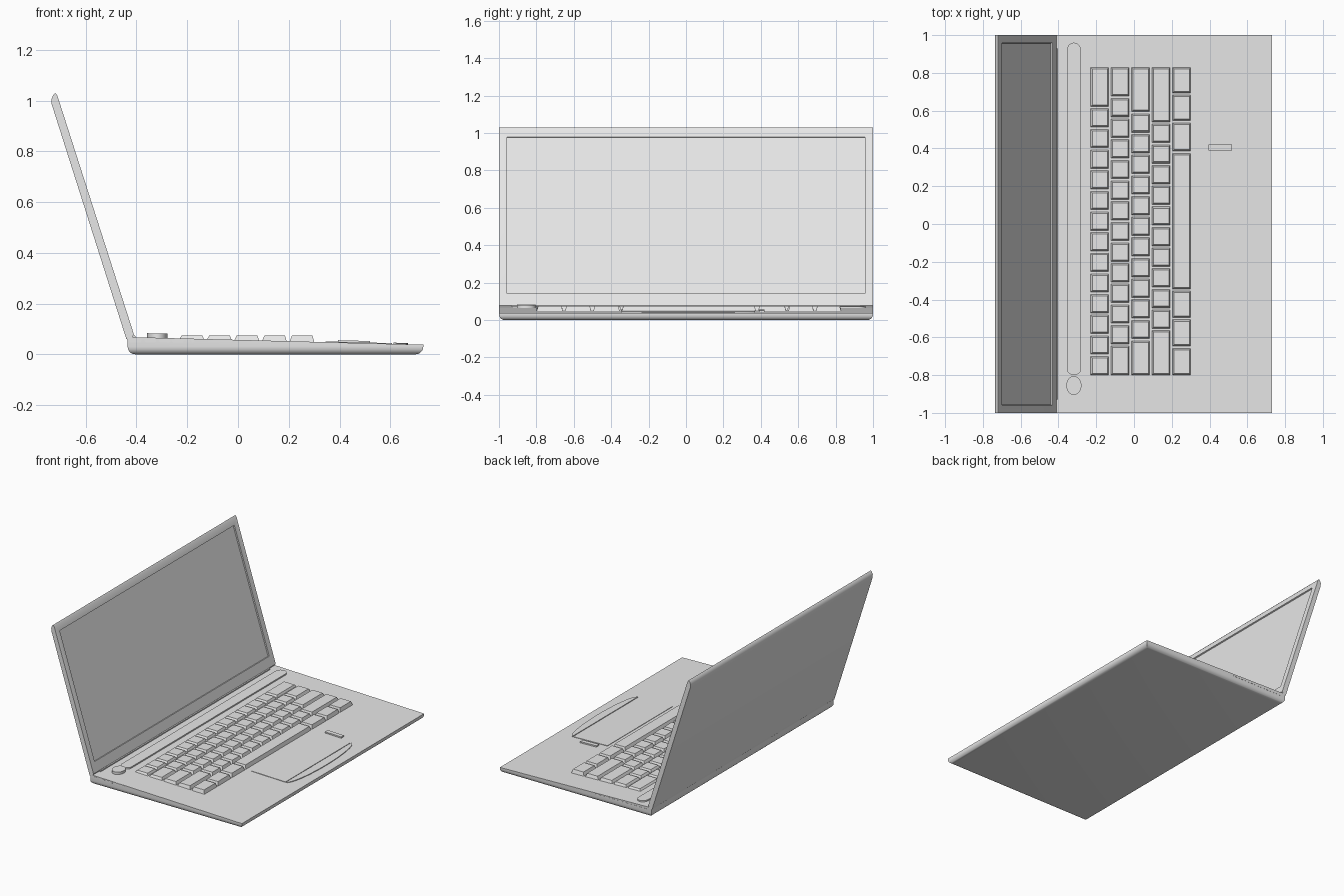
import bpy
import bmesh
import math
from mathutils import Vector

if "Cube" in bpy.data.objects:
    bpy.data.objects.remove(bpy.data.objects["Cube"], do_unlink=True)

GREY = (0.8, 0.8, 0.8, 1.0)
grey = bpy.data.materials.new("light_grey")
grey.use_nodes = True
grey.diffuse_color = GREY
grey.node_tree.nodes["Principled BSDF"].inputs["Base Color"].default_value = GREY
parts = []


def deck(x):
    """Height of the sloping keyboard deck."""
    return 0.068 - 0.026 * (x + 0.43)


def finish(bm, name):
    bmesh.ops.recalc_face_normals(bm, faces=bm.faces)
    mesh = bpy.data.meshes.new(name)
    bm.to_mesh(mesh)
    bm.free()
    mesh.materials.append(grey)
    obj = bpy.data.objects.new(name, mesh)
    bpy.context.collection.objects.link(obj)
    parts.append(obj)
    return obj


def loft(bm, bottom, top):
    """Closed solid between two matching rings of points."""
    a = [bm.verts.new(p) for p in bottom]
    b = [bm.verts.new(p) for p in top]
    n = len(a)
    bm.faces.new(a[::-1])
    bm.faces.new(b)
    for i in range(n):
        j = (i + 1) % n
        bm.faces.new((a[i], a[j], b[j], b[i]))


def rect(x0, x1, y0, y1):
    return [(x0, y0), (x1, y0), (x1, y1), (x0, y1)]


def on_deck(outline, rise):
    return [(x, y, deck(x) + rise) for x, y in outline]


def plate(name, outline, rise):
    """Thin panel lying on the deck."""
    bm = bmesh.new()
    loft(bm, on_deck(outline, -0.002), on_deck(outline, rise))
    return finish(bm, name)


def arc(cx, cy, rx, ry, start, end, steps=16):
    angles = [math.radians(start + (end - start) * i / steps) for i in range(steps + 1)]
    return [(cx + rx * math.cos(t), cy + ry * math.sin(t)) for t in angles]


# Wedge base with a rounded underside
bm = bmesh.new()
outline = rect(-0.435, 0.73, -1, 1)
loft(bm, [(x, y, 0) for x, y in outline], on_deck(outline, 0))
low = [e for e in bm.edges if all(v.co.z < 0.001 for v in e.verts)]
bmesh.ops.bevel(bm, geom=low, offset=0.03, segments=5, profile=0.5, affect='EDGES')
finish(bm, "base")

# Leaning lid with a recessed screen
profile = [(-0.41, 0.078), (-0.712, 1.02), (-0.72, 1.03), (-0.728, 1.022),
           (-0.735, 1.005), (-0.734, 0.985), (-0.44, 0.06), (-0.425, 0.055)]
bm = bmesh.new()
loft(bm, [(x, -1, z) for x, z in profile], [(x, 1, z) for x, z in profile])
bmesh.ops.recalc_face_normals(bm, faces=bm.faces)
front = max((f for f in bm.faces if f.normal.x > 0.9), key=lambda f: f.calc_area())
bmesh.ops.inset_region(bm, faces=[front], thickness=0.06)
lean = Vector((-0.302, 0, 0.942)).normalized()
for v in front.verts:
    if v.co.z < 0.5:
        v.co += lean * 0.025
bmesh.ops.inset_region(bm, faces=[front], thickness=0.001, depth=-0.009)
finish(bm, "lid")

# Hinge barrel along the rear edge
bm = bmesh.new()
loft(bm, [(x, -0.93, z) for x, z in arc(-0.415, 0.068, 0.011, 0.011, 0, 330, 11)],
     [(x, 0.93, z) for x, z in arc(-0.415, 0.068, 0.011, 0.011, 0, 330, 11)])
finish(bm, "hinge")

# Keyboard: each row lists key widths in key units, from the right end
unit, key_start = 0.1093, 0.835
rows = [[2] + [1] * 13,
        [1.5] + [1] * 12 + [1.5],
        [2.25] + [1] * 11 + [1.75],
        [2.75] + [1] * 10 + [2.25],
        [1.45, 1.45, 1.6, 7.2, 1.5, 1.5, 1.5]]
for r, widths in enumerate(rows):
    bm = bmesh.new()
    x0 = -0.231 + 0.1085 * r
    x1 = x0 + 0.098
    y = key_start
    scale = 15 / sum(widths)
    for w in widths:
        y_low = y - w * unit * scale
        a, b = y_low + 0.005, y - 0.005
        loft(bm, on_deck(rect(x0, x1, a, b), -0.002),
             [(px, py, 0.075) for px, py in rect(x0 + 0.01, x1 - 0.008, a + 0.009, b - 0.009)])
        y = y_low
    finish(bm, "key_row_%d" % (r + 1))

# Speaker bar with rounded ends, and the round power button
bar = arc(-0.318, 0.92, 0.037, 0.04, 0, 180) + arc(-0.318, -0.77, 0.037, 0.03, 180, 360)
plate("speaker_bar", bar, 0.009)
plate("power_button", arc(-0.318, -0.855, 0.04, 0.05, 0, 348, 29), 0.017)

# Touchpad, its curved button and the small sensor bar
plate("touchpad", rect(0.345, 0.606, -0.345, 0.37), 0.003)
plate("touchpad_button", arc(0.612, 0.012, 0.058, 0.358, -90, 90, 20), 0.005)
plate("sensor_bar", rect(0.395, 0.52, 0.39, 0.42), 0.009)


def side_panel(name, x0, x1, z0, z1, side):
    """Thin rounded-end socket panel on one side of the base."""
    r = (z1 - z0) / 2
    zc = (z0 + z1) / 2
    ring = arc(x1 - r, zc, r, r, -90, 90, 6) + arc(x0 + r, zc, r, r, 90, 270, 6)
    bm = bmesh.new()
    loft(bm, [(x, side * 0.998, z) for x, z in ring], [(x, side * 1.001, z) for x, z in ring])
    finish(bm, name)


# Sockets on one side, a drive slot on the other
for i, (x0, x1) in enumerate([(-0.43, -0.38), (-0.368, -0.322), (-0.312, -0.265),
                              (-0.262, -0.212), (-0.205, -0.19), (-0.186, -0.171)]):
    side_panel("socket_%d" % (i + 1), x0, x1, 0.047, 0.061, -1)
side_panel("drive_slot", -0.4, 0.0, 0.042, 0.052, 1)

# Smooth rounded edges, keep flat faces crisp
bpy.ops.object.select_all(action='DESELECT')
for obj in parts:
    obj.select_set(True)
bpy.context.view_layer.objects.active = parts[0]
bpy.ops.object.shade_smooth_by_angle(angle=math.radians(30))
